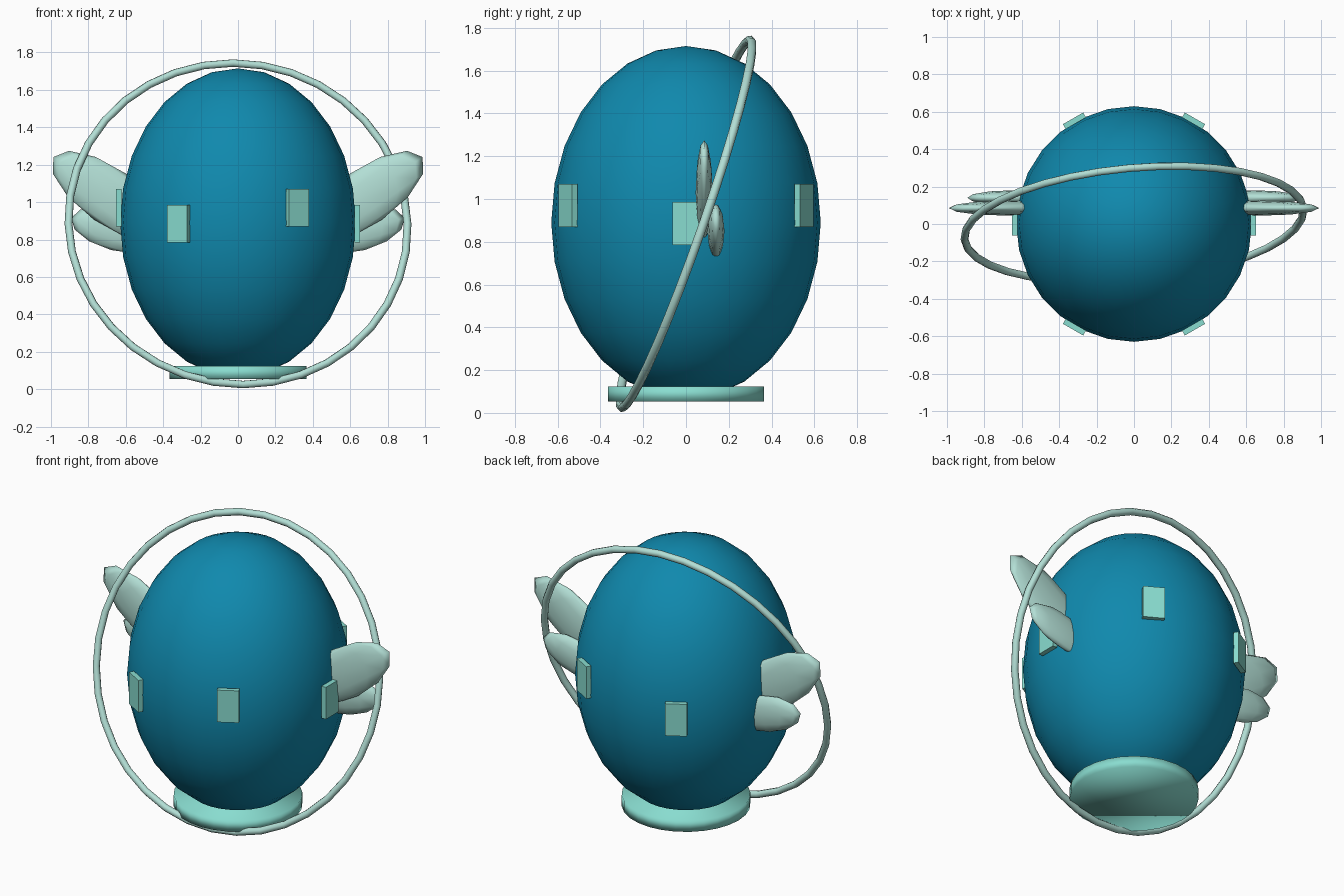
import bpy
from math import radians, cos, sin
from mathutils import Vector

cube = bpy.data.objects.get("Cube")
if cube:
    bpy.data.objects.remove(cube, do_unlink=True)


def material(name, rgb):
    mat = bpy.data.materials.new(name)
    mat.use_nodes = True
    color = (*rgb, 1.0)
    mat.diffuse_color = color
    mat.node_tree.nodes["Principled BSDF"].inputs["Base Color"].default_value = color
    return mat


BLUE = material("deep blue", (0.005, 0.25, 0.42))
AQUA = material("aqua", (0.25, 0.72, 0.63))
PALE = material("pale mint", (0.45, 0.74, 0.67))


def finish(name, mat, scale=None, smooth=True):
    """Name, scale, colour and shade the object just added."""
    ob = bpy.context.object
    ob.name = ob.data.name = name
    if scale:
        ob.scale = scale
        bpy.ops.object.transform_apply(location=False, rotation=False, scale=True)
    ob.data.materials.append(mat)
    if smooth:
        bpy.ops.object.shade_smooth()
    return ob


# Egg-shaped body
bpy.ops.mesh.primitive_uv_sphere_add(segments=28, ring_count=14, radius=1,
                                     location=(0, 0, 0.89))
finish("body", BLUE, (0.63, 0.63, 0.825))

# Round foot under the body
bpy.ops.mesh.primitive_cylinder_add(vertices=28, radius=0.365, depth=0.07,
                                    location=(0, 0, 0.088))
finish("base", AQUA)

# Tilted ring around the body
tilt = Vector((0.09, -1, 0.35)).to_track_quat('Z', 'Y').to_euler()
bpy.ops.mesh.primitive_torus_add(major_segments=36, minor_segments=8,
                                 major_radius=0.91, minor_radius=0.021,
                                 location=(0, 0, 0.884), rotation=tilt)
finish("ring", PALE)

# Six panels around the waist, alternating low and high
for i in range(6):
    a = radians(60 * i)
    z = 0.97 if i % 2 else 0.885
    bpy.ops.mesh.primitive_cube_add(size=1, rotation=(0, 0, a),
                                    location=(0.637 * cos(a), 0.637 * sin(a), z))
    finish(f"panel_{i + 1}", AQUA, (0.03, 0.125, 0.2), smooth=False)


# Flattened fins, two on each side
def fin(name, x, y, z, angle, length, width):
    for side, s in (("left", 1), ("right", -1)):
        bpy.ops.mesh.primitive_uv_sphere_add(segments=12, ring_count=6, radius=1,
                                             location=(s * x, y, z),
                                             rotation=(0, -s * radians(angle), 0))
        finish(f"{name}_{side}", PALE, (length, 0.04, width))


fin("upper_fin", 0.684, 0.085, 1.029, 35, 0.37, 0.15)
fin("lower_fin", 0.65, 0.14, 0.85, 15, 0.25, 0.11)
